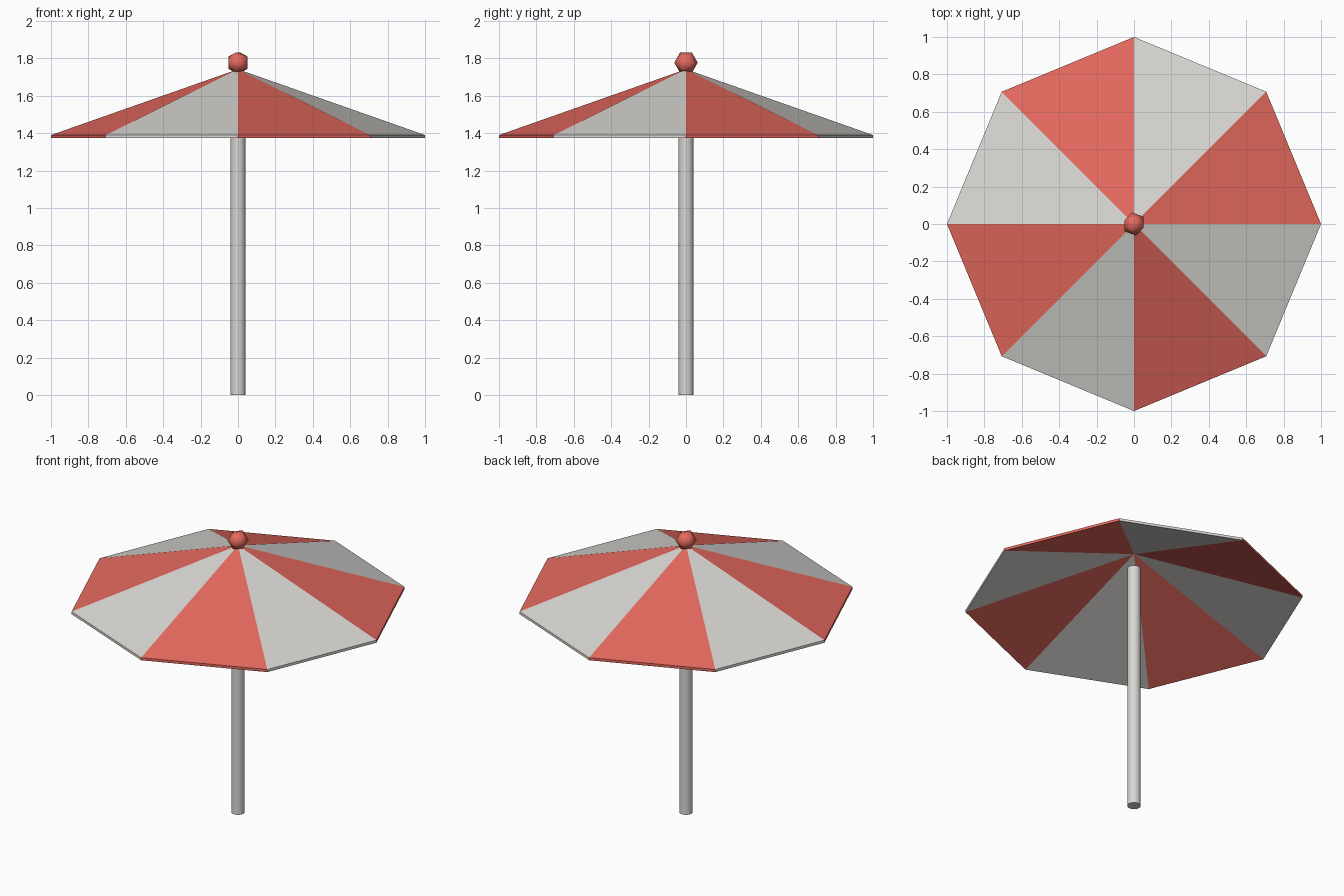
import bpy, bmesh
from math import sin, cos, tau, radians
from mathutils import Vector

cube = bpy.data.objects.get("Cube")
if cube:
    bpy.data.objects.remove(cube, do_unlink=True)


def material(name, rgb):
    m = bpy.data.materials.new(name)
    m.use_nodes = True
    m.diffuse_color = (*rgb, 1)
    m.node_tree.nodes["Principled BSDF"].inputs["Base Color"].default_value = (*rgb, 1)
    return m


red = material("coral red", (0.77, 0.14, 0.11))
white = material("warm white", (0.69, 0.68, 0.65))


def add_object(name, bm, mats):
    bmesh.ops.recalc_face_normals(bm, faces=bm.faces)
    mesh = bpy.data.meshes.new(name)
    bm.to_mesh(mesh)
    bm.free()
    obj = bpy.data.objects.new(name, mesh)
    bpy.context.collection.objects.link(obj)
    for m in mats:
        mesh.materials.append(m)
    return obj


# Canopy: eight-sided thin shell, panels alternating in colour
SIDES = 8
RIM_TOP, RIM_BOTTOM, PEAK_TOP, PEAK_BOTTOM = 1.39, 1.373, 1.742, 1.72
bm = bmesh.new()
peak_top = bm.verts.new((0, 0, PEAK_TOP))
peak_bottom = bm.verts.new((0, 0, PEAK_BOTTOM))


def rim(z):
    return [bm.verts.new((cos(tau * i / SIDES), sin(tau * i / SIDES), z)) for i in range(SIDES)]


upper, lower = rim(RIM_TOP), rim(RIM_BOTTOM)
for i in range(SIDES):
    j = (i + 1) % SIDES
    for corners in ((peak_top, upper[i], upper[j]),
                    (upper[i], lower[i], lower[j], upper[j]),
                    (peak_bottom, lower[j], lower[i])):
        bm.faces.new(corners).material_index = i % 2
add_object("canopy", bm, (red, white))

# Pole: round, ending just short of the canopy peak
POLE_TOP = 1.62
bm = bmesh.new()
bmesh.ops.create_cone(bm, cap_ends=True, segments=16, radius1=0.04, radius2=0.04, depth=POLE_TOP)
bmesh.ops.translate(bm, verts=bm.verts, vec=Vector((0, 0, POLE_TOP / 2)))
pole = add_object("pole", bm, (white,))
for p in pole.data.polygons:
    p.use_smooth = len(p.vertices) == 4
pole.select_set(True)
bpy.context.view_layer.objects.active = pole
bpy.ops.object.shade_smooth_by_angle(angle=radians(40))

# Finial: twenty-sided ball lying with a face towards each side
R, CENTRE = 0.0637, 1.777
bm = bmesh.new()
for x, r, turn in ((0.795, 0.607, 0), (0.188, 0.982, 0.5), (-0.188, 0.982, 0), (-0.795, 0.607, 0.5)):
    for k in range(3):
        a = tau * (k + turn) / 3
        bm.verts.new((x * R, r * R * cos(a), CENTRE + r * R * sin(a)))
bmesh.ops.convex_hull(bm, input=bm.verts)
finial = add_object("finial", bm, (red,))
for p in finial.data.polygons:
    p.use_smooth = True
